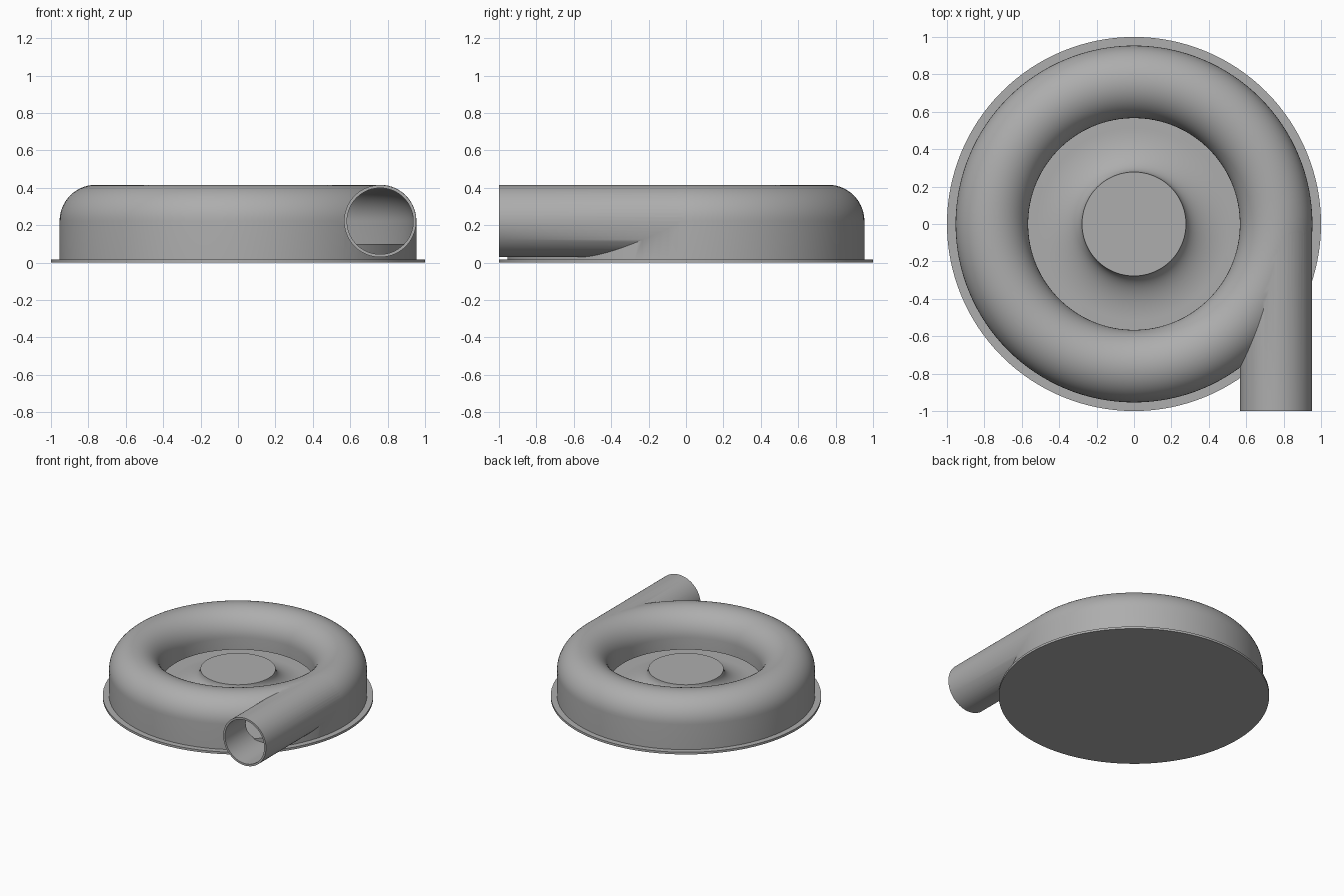
import bpy
import bmesh
import math
from mathutils import Matrix, Vector

if "Cube" in bpy.data.objects:
    bpy.data.objects.remove(bpy.data.objects["Cube"], do_unlink=True)

grey = bpy.data.materials.new("plain grey")
grey.use_nodes = True
grey.diffuse_color = (0.42, 0.42, 0.42, 1)
grey.node_tree.nodes["Principled BSDF"].inputs["Base Color"].default_value = grey.diffuse_color

RING, TUBE, MID, WALL = 0.76, 0.193, 0.222, 0.016   # scroll radii, centre height, wall
FLOOR, LIP, BASE = 0.10, 0.125, 0.018


def finish(name, bm):
    bmesh.ops.recalc_face_normals(bm, faces=bm.faces)
    mesh = bpy.data.meshes.new(name)
    bm.to_mesh(mesh)
    bm.free()
    mesh.materials.append(grey)
    obj = bpy.data.objects.new(name, mesh)
    bpy.context.collection.objects.link(obj)
    return obj


def lathe(name, profile, closed, steps=128):
    """Spin a profile of (radius, height) points around z."""
    bm = bmesh.new()
    verts = [bm.verts.new((r, 0, z)) for r, z in profile]
    pairs = list(zip(verts, verts[1:]))
    if closed:
        pairs.append((verts[-1], verts[0]))
    edges = [bm.edges.new(p) for p in pairs]
    bmesh.ops.spin(bm, geom=verts + edges, cent=(0, 0, 0), axis=(0, 0, 1),
                   angle=math.tau, steps=steps, use_duplicate=False)
    bmesh.ops.remove_doubles(bm, verts=bm.verts, dist=0.0001)
    return finish(name, bm)


def pipe(name, radius, front, back):
    """Solid cylinder along y at the outlet position."""
    bm = bmesh.new()
    place = Matrix.Translation(Vector((RING, (front + back) / 2, MID)))
    bmesh.ops.create_cone(bm, cap_ends=True, segments=72, radius1=radius, radius2=radius,
                          depth=back - front, matrix=place @ Matrix.Rotation(math.pi / 2, 4, "X"))
    return finish(name, bm)


def arch(radius, n=28):
    """Half circle over the scroll, from outside to inside."""
    return [(RING + radius * math.cos(math.pi * i / n),
             MID + radius * math.sin(math.pi * i / n)) for i in range(n + 1)]


def combine(target, other, operation):
    bpy.context.view_layer.objects.active = target
    mod = target.modifiers.new(operation.lower(), "BOOLEAN")
    mod.operation, mod.solver, mod.object = operation, "EXACT", other
    bpy.ops.object.modifier_apply(modifier=mod.name)
    bpy.data.objects.remove(other, do_unlink=True)


def smooth(obj, angle=35):
    bpy.ops.object.select_all(action="DESELECT")
    obj.select_set(True)
    bpy.context.view_layer.objects.active = obj
    bpy.ops.object.shade_smooth_by_angle(angle=math.radians(angle))


# Scroll casing: rounded ring with skirt, joined to the straight outlet
outer = RING + TUBE + 0.001
inner = RING - TUBE - 0.001
casing = lathe("scroll_casing", [(outer, 0.01)] + arch(TUBE + 0.001)
               + [(inner, LIP), (inner + WALL, LIP), (inner + WALL, 0.01)], True)
combine(casing, pipe("outlet_solid", TUBE, -1.0, -0.01), "UNION")

# Hollow the ring and the outlet
bore = TUBE - WALL
cavity = lathe("ring_cavity", [(RING + bore, -0.05)] + arch(bore)
               + [(RING - bore, LIP + 0.001), (inner - 0.05, LIP + 0.001),
                  (inner - 0.05, -0.05)], True)
combine(casing, cavity, "DIFFERENCE")
combine(casing, pipe("outlet_bore", bore, -1.1, -0.01), "DIFFERENCE")
smooth(casing)

# Inner floor with a flared hub in the middle
hub_r, hub_z, flare = 0.278, 0.232, 0.24
curve = [(hub_r + flare * (1 - math.cos(a)), hub_z - (hub_z - FLOOR) * math.sin(a))
         for a in (math.pi / 2 * i / 16 for i in range(17))]
hub = lathe("hub_and_floor", [(0, hub_z)] + curve
            + [(outer - 0.01, FLOOR), (outer - 0.01, 0.01), (0, 0.01)], False)
smooth(hub)

# Thin round base flange
flange = lathe("base_flange", [(0, 0), (1, 0), (1, BASE), (0, BASE)], False)
smooth(flange)
